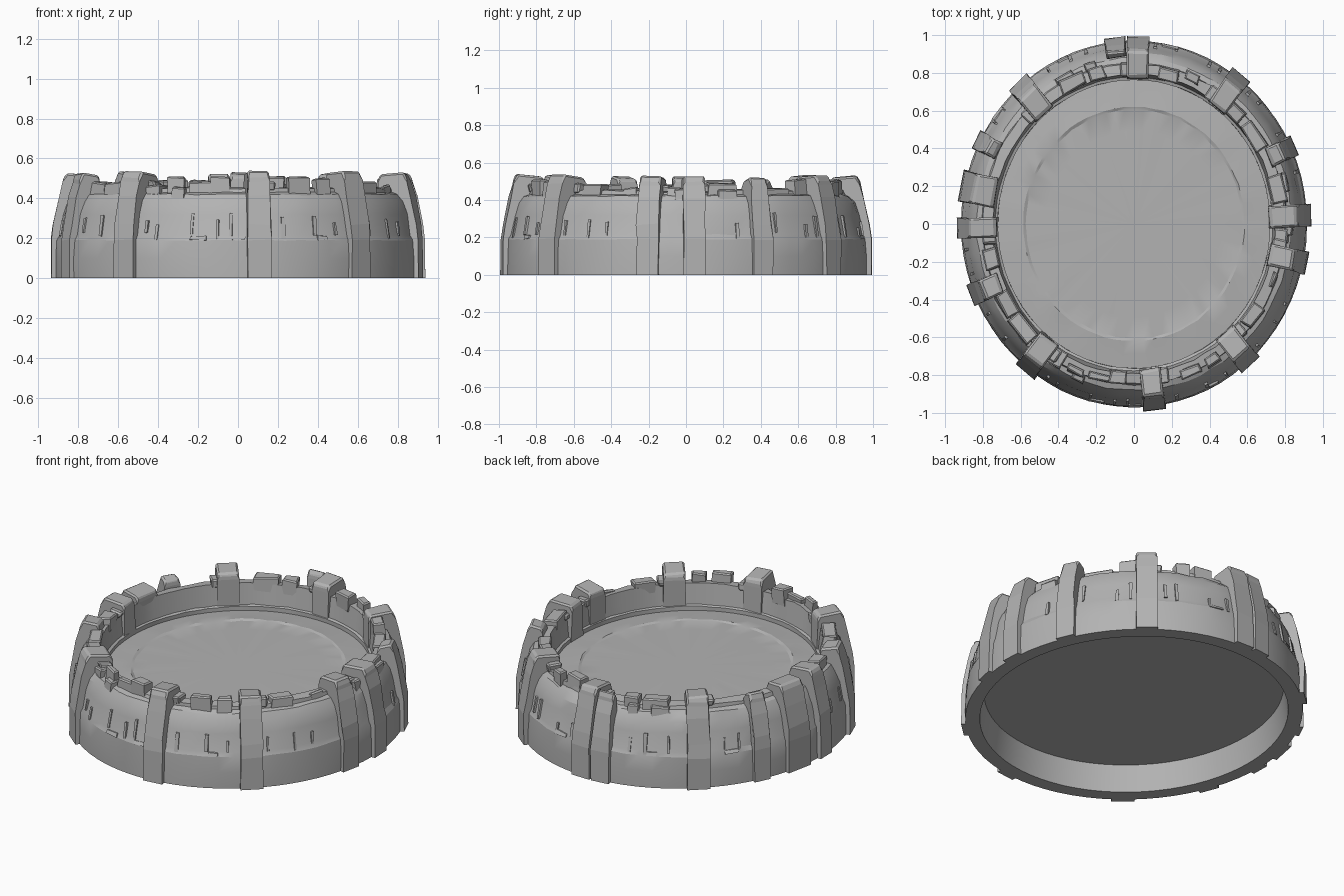
import bpy, bmesh, math, random
from mathutils import Vector

if "Cube" in bpy.data.objects:
    bpy.data.objects.remove(bpy.data.objects["Cube"])

random.seed(7)
RX, RY, N = 0.93, 0.985, 72
stone = bpy.data.materials.new("grey stone")
stone.diffuse_color = (0.45, 0.45, 0.45, 1)
stone.use_nodes = True
stone.node_tree.nodes["Principled BSDF"].inputs["Base Color"].default_value = stone.diffuse_color


def pos(f, a, z, off=0.0):
    """Point at fraction f of the oval, angle a, height z, moved sideways by off."""
    t = Vector((-RX * math.sin(a), RY * math.cos(a), 0)).normalized()
    return Vector((RX * f * math.cos(a), RY * f * math.sin(a), z)) + t * off


def finish(bm, name, angle=None):
    bmesh.ops.recalc_face_normals(bm, faces=bm.faces)
    me = bpy.data.meshes.new(name)
    bm.to_mesh(me)
    bm.free()
    me.materials.append(stone)
    ob = bpy.data.objects.new(name, me)
    bpy.context.collection.objects.link(ob)
    if angle:
        bpy.context.view_layer.objects.active = ob
        ob.select_set(True)
        bpy.ops.object.shade_smooth_by_angle(angle=math.radians(angle))
        ob.select_set(False)
    return ob


def lathe(name, profile, angle=20):
    """Oval revolve of (f, z, jitter) points; f = 0 closes at a single point."""
    bm = bmesh.new()
    rows = []
    for f, z, j in profile:
        if f == 0:
            rows.append([bm.verts.new((0, 0, z))] * N)
        else:
            rows.append([bm.verts.new(pos(f + random.uniform(-j, j), 2 * math.pi * i / N,
                                          z + random.uniform(-j, j))) for i in range(N)])
    for r, s in zip(rows, rows[1:]):
        for i in range(N):
            k = (i + 1) % N
            vs = list(dict.fromkeys((r[i], r[k], s[k], s[i])))
            bm.faces.new(vs)
    return finish(bm, name, angle)


def prism(bm, a, profile, w, jit=0.004, bev=0.008, taper=1.0):
    """Radial slab: an (f, z) outline extruded sideways to width w, with chipped edges."""
    sides = []
    zmax = max(z for _, z in profile)
    for s in (-1, 1):
        ring = []
        for f, z in profile:
            k = 1 + (taper - 1) * z / zmax
            j = 0 if z == 0 else jit
            ring.append(bm.verts.new(pos(f + random.uniform(-j, j), a, z + random.uniform(-j, j),
                                         s * w / 2 * k + random.uniform(-j, j))))
        sides.append(ring)
    l, r = sides
    n = len(l)
    faces = [bm.faces.new(l), bm.faces.new(r[::-1])]
    faces += [bm.faces.new((l[i], l[(i + 1) % n], r[(i + 1) % n], r[i])) for i in range(n)]
    if bev:
        edges = [e for e in {e for f in faces for e in f.edges}
                 if min(v.co.z for v in e.verts) > 0.42]
        bmesh.ops.bevel(bm, geom=edges, offset=bev, segments=1, affect='EDGES')


# Ring wall: underside rim, battered outer face, ledge, inner face
lathe("ring_wall", [(0.875, 0.16, 0), (0.90, 0, 0), (0.985, 0, 0), (0.985, 0.10, 0.002),
                    (0.978, 0.19, 0.003), (0.965, 0.215, 0.003), (0.945, 0.32, 0.004),
                    (0.92, 0.385, 0.005), (0.895, 0.42, 0.005), (0.865, 0.43, 0.003),
                    (0.86, 0.45, 0.005), (0.805, 0.455, 0.005), (0.79, 0.33, 0.002),
                    (0.775, 0.325, 0.002), (0.775, 0.30, 0)])
# Arena floor with a shallow oval step, and the recessed underside
lathe("arena_floor", [(0.775, 0.30, 0), (0.70, 0.307, 0.002), (0.63, 0.314, 0.003),
                      (0.615, 0.308, 0.003), (0.5, 0.31, 0.001), (0, 0.31, 0)])
lathe("underside", [(0.875, 0.16, 0), (0, 0.16, 0)])

# Buttresses: (x, y) of the centre, width, height, inner reach
BUTTRESSES = [(0.02, 0.9, .12, .53, .78), (-0.10, 0.95, .11, .525, .90), (0.53, 0.74, .12, .535, .78),
              (-0.58, 0.71, .13, .535, .78), (-0.80, 0.43, .10, .51, .86), (-0.85, 0.19, .17, .51, .80),
              (-0.83, -0.02, .11, .53, .775), (-0.80, -0.35, .12, .525, .82), (-0.53, -0.72, .13, .535, .78),
              (0.10, -0.9, .12, .535, .78), (0.58, -0.70, .13, .535, .78), (0.83, -0.19, .12, .53, .78),
              (0.80, 0.04, .12, .53, .765), (0.82, 0.40, .11, .52, .84)]
bm = bmesh.new()
taken = []
for x, y, w, h, fin in BUTTRESSES:
    a = math.atan2(y / RY, x / RX)
    taken.append((a % (2 * math.pi), w / 2 / 0.85))
    prism(bm, a, [(1.008, 0), (1.008, .19), (.995, .27), (.965, h - .12), (.945, h - .04),
                  (.925, h), (fin + .012, h - .012), (fin, h - .04), (fin, .30), (.9, .25), (.93, 0)],
          w, 0.005, 0.01, 0.95)
    if fin < .79:  # shoulder block on the inside
        prism(bm, a + 0.04, [(.87, .44), (.87, h - .05), (.79, h - .05), (.79, .44)], w, 0.008, 0.008)
finish(bm, "buttresses")


def blocked(a, half):
    return any(abs((a - t + math.pi) % (2 * math.pi) - math.pi) < h + half * .8 for t, h in taken)


# Broken parapet stones between the buttresses
bm = bmesh.new()
a = 0.0
while a < 2 * math.pi:
    w = random.uniform(0.07, 0.16)
    mid = a + w / 2 / 0.8
    if not blocked(mid, w / 2 / 0.85) and random.random() < 0.88:
        h = random.choice((.465, .48, .49, .50, .51))
        fo = random.uniform(.865, .895)
        fi = random.choice((.795, .80, .83))
        prism(bm, mid, [(fo, .41), (fo - .005, h), (fi, h), (fi, .41)], w, 0.007, 0.007)
        if random.random() < 0.4:  # low stone lying on the outer ledge
            prism(bm, mid + .03, [(.905, .40), (.90, .455), (.86, .46), (.86, .40)], w * .7, 0.006, 0.006)
    a += (w + random.choice((0.005, 0.01, 0.04))) / 0.85
finish(bm, "parapet_stones")

# Chipped stone slivers and course edges on the outer face
bm = bmesh.new()
for i in range(44):
    a = 2 * math.pi * (i + random.uniform(-.3, .3)) / 44
    if blocked(a, 0.03):
        continue
    z = random.uniform(.19, .23)
    h = random.uniform(.06, .12)
    f = .977 - (z - .19) * .22
    prism(bm, a, [(f - .02, z), (f + .002, z), (f - h * .2 + .003, z + h), (f - h * .2 - .02, z + h)],
          random.uniform(.012, .02), 0.003, 0)
    if random.random() < .4:
        prism(bm, a + .04, [(.95, .19), (.984, .192), (.974, .212), (.95, .212)],
              random.uniform(.05, .09), 0.003, 0)
finish(bm, "wall_chips")
